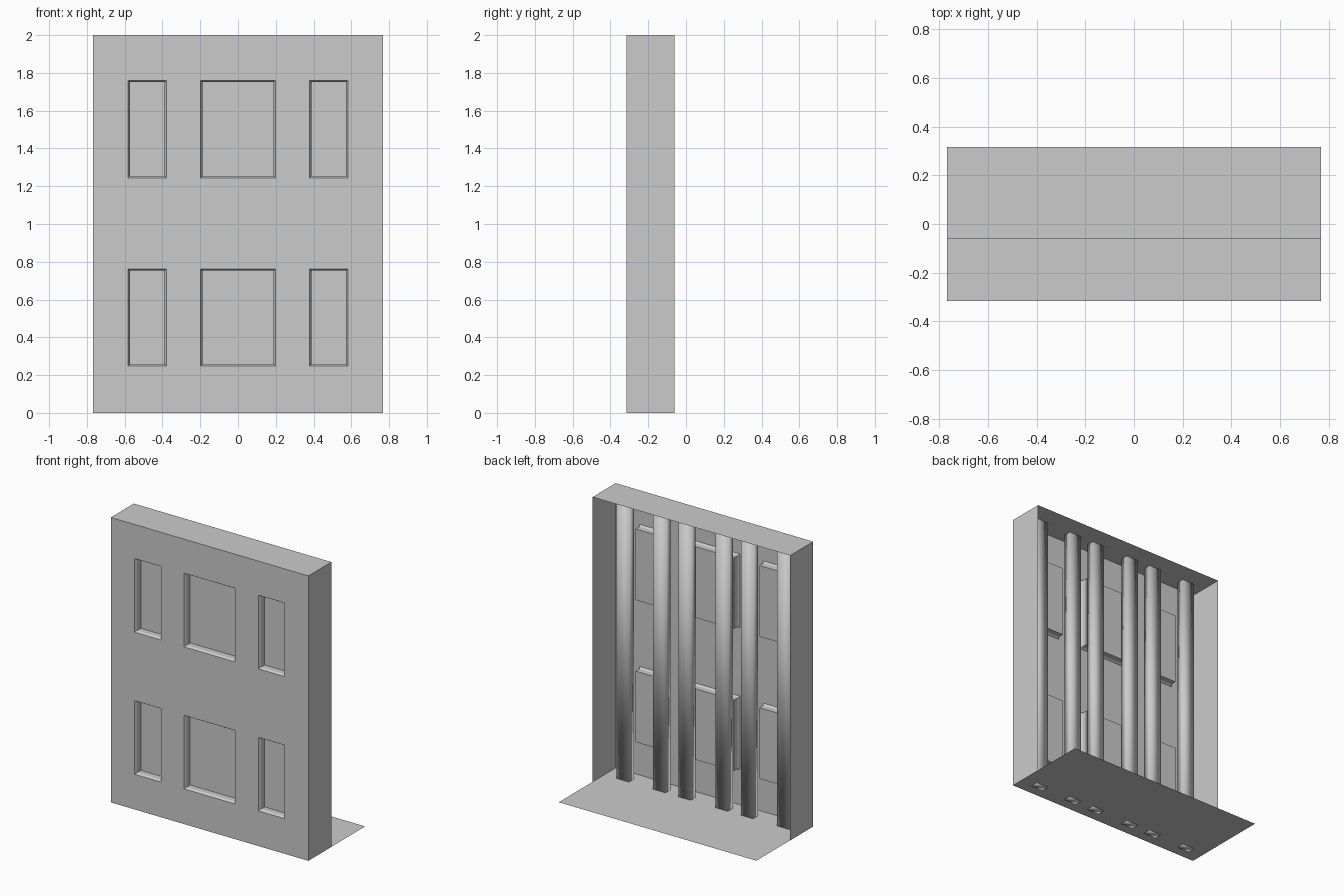
import bpy, bmesh

if "Cube" in bpy.data.objects:
    bpy.data.objects.remove(bpy.data.objects["Cube"])

HALF_W, FRONT, BACK, HEIGHT = 0.767, -0.315, -0.06, 2.0
WINDOWS_X = [(-0.582, -0.379), (-0.198, 0.198), (0.379, 0.582)]
WINDOWS_Z = [(0.247, 0.763), (1.244, 1.761)]


def finish(bm, name, smooth=False):
    bmesh.ops.remove_doubles(bm, verts=bm.verts, dist=1e-5)
    mesh = bpy.data.meshes.new(name)
    bm.to_mesh(mesh)
    bm.free()
    for p in mesh.polygons:
        p.use_smooth = smooth
    obj = bpy.data.objects.new(name, mesh)
    bpy.context.collection.objects.link(obj)
    return obj


def face(bm, points):
    bm.faces.new([bm.verts.new(p) for p in points])


def rect(x, z, y, inset=0.0):
    """Front-facing rectangle as four corner points."""
    (x0, x1), (z0, z1) = x, z
    x0, x1, z0, z1 = x0 + inset, x1 - inset, z0 + inset, z1 - inset
    return [(x0, y, z0), (x1, y, z0), (x1, y, z1), (x0, y, z1)]


# Front wall with recessed windows
bm = bmesh.new()
xs = [-HALF_W] + [v for w in WINDOWS_X for v in w] + [HALF_W]
zs = [0.0] + [v for w in WINDOWS_Z for v in w] + [HEIGHT]
for x in zip(xs, xs[1:]):
    for z in zip(zs, zs[1:]):
        if x in WINDOWS_X and z in WINDOWS_Z:
            # bevelled rim, straight reveal, pane
            loops = [rect(x, z, FRONT), rect(x, z, FRONT + 0.015, 0.009),
                     rect(x, z, FRONT + 0.055, 0.009)]
            for a, b in zip(loops, loops[1:]):
                for i in range(4):
                    j = (i + 1) % 4
                    face(bm, [a[i], a[j], b[j], b[i]])
            face(bm, loops[-1])
        else:
            face(bm, rect(x, z, FRONT))
finish(bm, "front_wall")

# Side walls and roof, open at the back
bm = bmesh.new()
W, H = HALF_W, HEIGHT
face(bm, [(W, FRONT, 0), (W, BACK, 0), (W, BACK, H), (W, FRONT, H)])
face(bm, [(-W, BACK, 0), (-W, FRONT, 0), (-W, FRONT, H), (-W, BACK, H)])
face(bm, [(-W, FRONT, H), (W, FRONT, H), (W, BACK, H), (-W, BACK, H)])
finish(bm, "side_walls_and_roof")

# Floor sheet, seen from both sides, with the pillar ends showing beneath
bm = bmesh.new()
D = -FRONT
face(bm, [(-W, -D, 0.001), (W, -D, 0.001), (W, D, 0.001), (-W, D, 0.001)])
finish(bm, "floor")

# Six softly shaded pillars behind the windows
for i, cx in enumerate((0.145, 0.34, 0.623)):
    for side, s in (("left", -1), ("right", 1)):
        bm = bmesh.new()
        bmesh.ops.create_cube(bm, size=1)
        bmesh.ops.scale(bm, vec=(0.095, 0.055, HEIGHT - 0.005), verts=bm.verts)
        bmesh.ops.translate(bm, vec=(s * cx, -0.217, (HEIGHT - 0.005) / 2), verts=bm.verts)
        finish(bm, f"pillar_{side}_{i + 1}", smooth=True)
